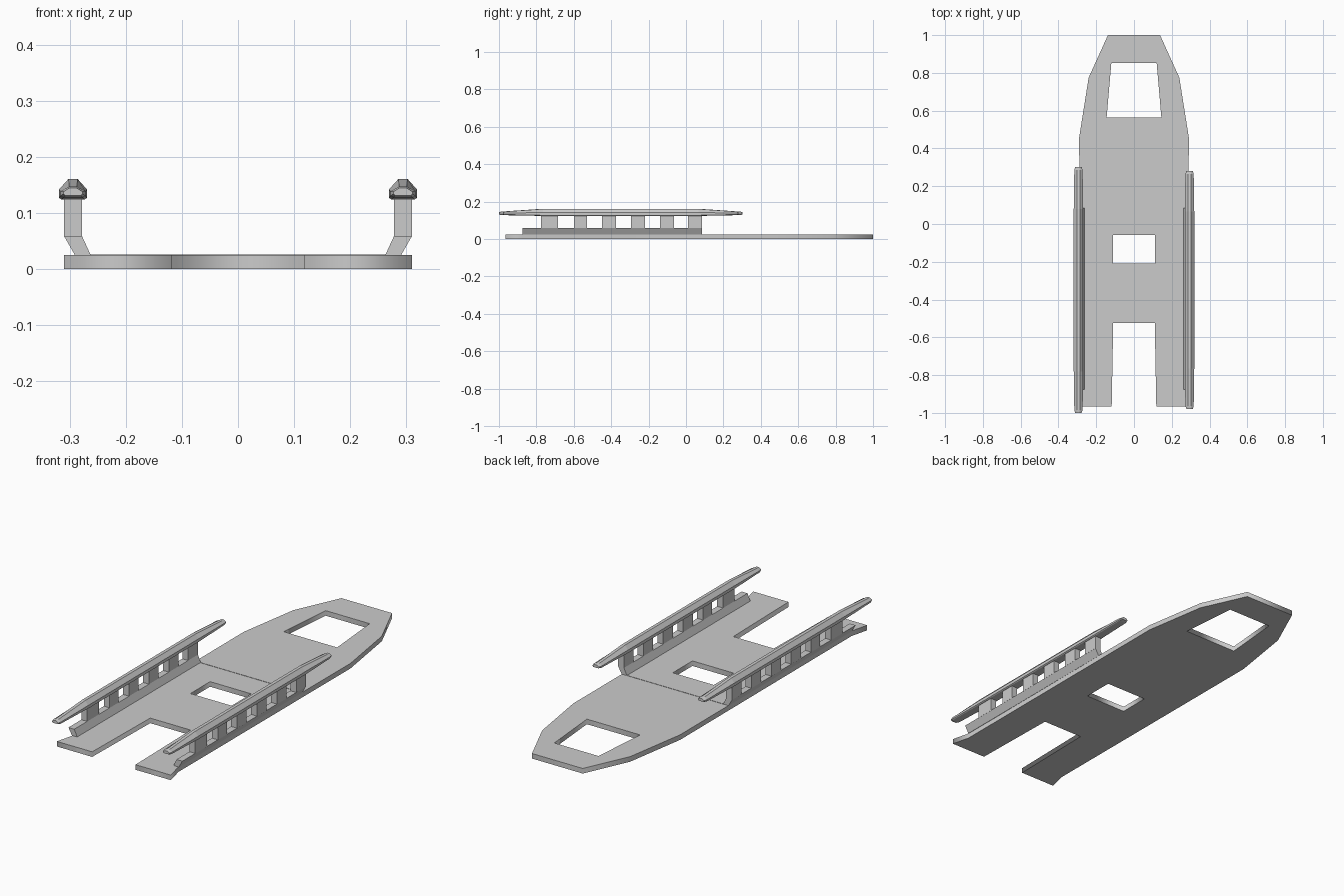
import bpy, bmesh

if "Cube" in bpy.data.objects:
    bpy.data.objects.remove(bpy.data.objects["Cube"])


def finish(name, bm):
    bmesh.ops.remove_doubles(bm, verts=bm.verts, dist=1e-5)
    bmesh.ops.recalc_face_normals(bm, faces=bm.faces)
    me = bpy.data.meshes.new(name)
    bm.to_mesh(me)
    bm.free()
    ob = bpy.data.objects.new(name, me)
    bpy.context.collection.objects.link(ob)
    return ob


def loft(bm, rings):
    """Skin closed rings of equal length and cap both ends."""
    rows = [[bm.verts.new(p) for p in ring] for ring in rings]
    n = len(rows[0])
    for a, b in zip(rows, rows[1:]):
        for i in range(n):
            j = (i + 1) % n
            bm.faces.new((a[i], a[j], b[j], b[i]))
    bm.faces.new(rows[0])
    bm.faces.new(rows[-1])


def box(bm, x0, x1, y0, y1, z0, z1):
    loft(bm, [[(x0, y, z0), (x1, y, z0), (x1, y, z1), (x0, y, z1)] for y in (y0, y1)])


def plate(name, loops, thickness):
    """Flat plate from an outline and hole loops, standing on z = 0."""
    cu = bpy.data.curves.new(name, 'CURVE')
    cu.dimensions = '2D'
    cu.fill_mode = 'BOTH'
    cu.extrude = thickness / 2
    for pts in loops:
        sp = cu.splines.new('POLY')
        sp.points.add(len(pts) - 1)
        for p, (x, y) in zip(sp.points, pts):
            p.co = (x, y, 0, 1)
        sp.use_cyclic_u = True
    tmp = bpy.data.objects.new(name + "_curve", cu)
    bpy.context.collection.objects.link(tmp)
    me = bpy.data.meshes.new_from_object(tmp)
    bpy.data.objects.remove(tmp)
    bm = bmesh.new()
    bm.from_mesh(me)
    bpy.data.meshes.remove(me)
    bmesh.ops.translate(bm, verts=bm.verts, vec=(0, 0, thickness / 2))
    return finish(name, bm)


def mirrored(half):
    return half + [(-x, y) for x, y in reversed(half)]


# Base plate: tapered nose, rear slot, two openings
outline = mirrored([(0.11, -0.525), (0.118, -0.965), (0.31, -0.965), (0.288, -0.875),
                    (0.29, 0.46), (0.24, 0.775), (0.138, 1.0)])
nose_hole = mirrored([(0.145, 0.563), (0.12, 0.852)])
mid_hole = mirrored([(0.112, -0.21), (0.112, -0.057)])
plate("base_plate", [outline, nose_hole, mid_hole], 0.025)

# Fine seam across the plate at the front end of the walls
bm = bmesh.new()
box(bm, -0.265, 0.265, 0.081, 0.085, 0.02, 0.0265)
finish("plate_seam", bm)

POSTS = [(-0.775, -0.685), (-0.60, -0.53), (-0.45, -0.375),
         (-0.295, -0.22), (-0.14, -0.065), (0.01, 0.085)]
# Rail stations: y, half width, bottom z, shoulder z, half top width, top z
STATIONS = [(-1.0, 0.017, 0.131, 0.138, 0.006, 0.145),
            (-0.985, 0.022, 0.128, 0.139, 0.007, 0.147),
            (-0.78, 0.025, 0.124, 0.142, 0.008, 0.161),
            (0.08, 0.025, 0.124, 0.142, 0.008, 0.161),
            (0.285, 0.022, 0.128, 0.139, 0.007, 0.147),
            (0.303, 0.017, 0.131, 0.138, 0.006, 0.145)]

for side, s, length in (("left", -1, 1.0), ("right", 1, 0.967)):
    # Sloped lower wall
    bm = bmesh.new()
    section = [(0.262, 0.024), (0.29, 0.024), (0.31, 0.059), (0.278, 0.059)]
    loft(bm, [[(s * x, y, z) for x, z in section] for y in (-0.875, 0.085)])
    finish(side + "_lower_wall", bm)

    # Row of posts
    bm = bmesh.new()
    for y0, y1 in POSTS:
        box(bm, s * 0.278, s * 0.31, y0, y1, 0.058, 0.13)
    finish(side + "_posts", bm)

    # Faceted top rail with tapered ends
    bm = bmesh.new()
    rings = []
    for y, w, b, m, t, top in STATIONS:
        yy = -0.349 + (y + 0.349) * length
        sec = [(-w * 0.8, b), (w * 0.8, b), (w, b + 0.003), (w, m),
               (t, top), (-t, top), (-w, m), (-w, b + 0.003)]
        rings.append([(s * 0.294 + x, yy, z) for x, z in sec])
    loft(bm, rings)
    finish(side + "_top_rail", bm)
